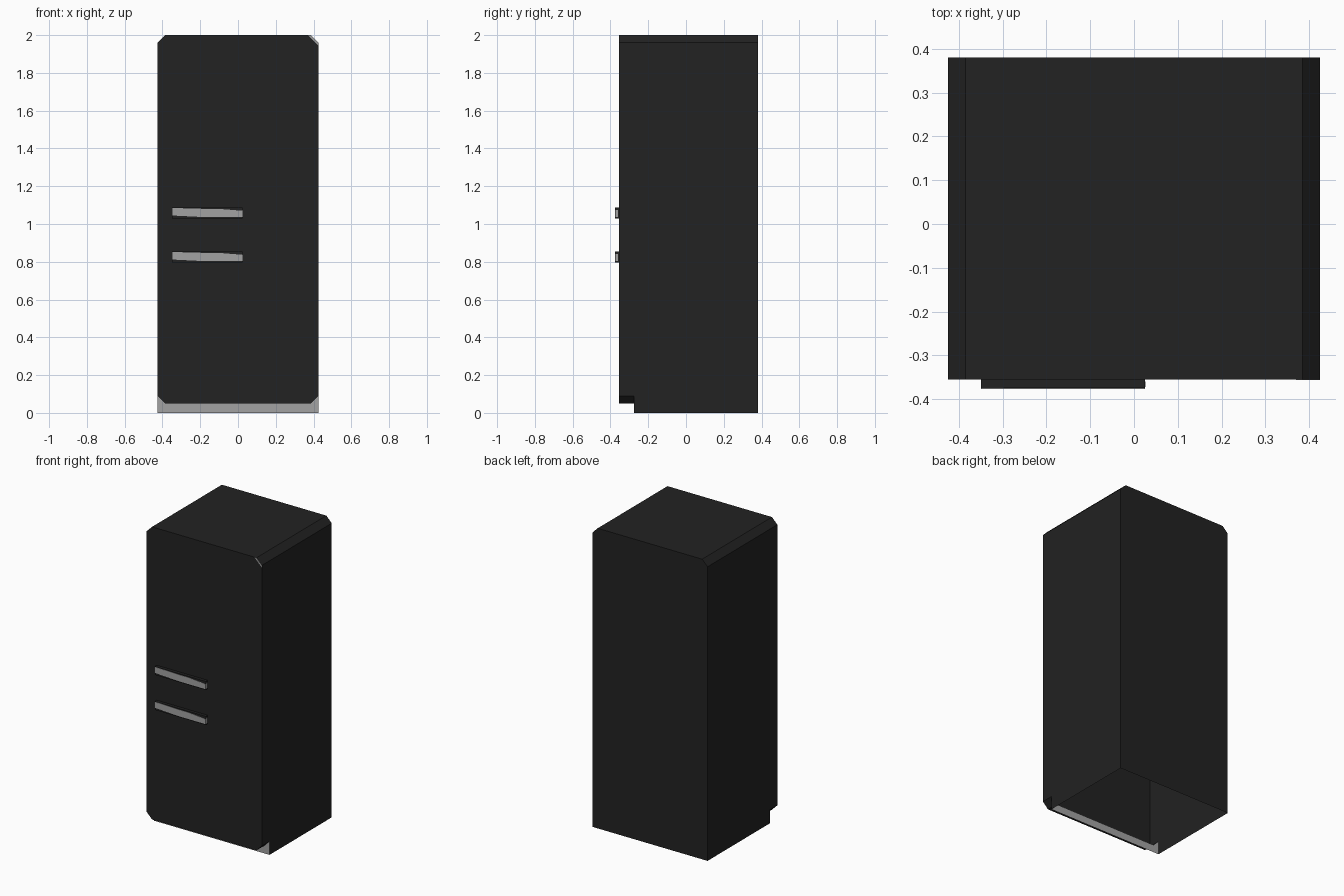
import bpy, bmesh

if "Cube" in bpy.data.objects:
    bpy.data.objects.remove(bpy.data.objects["Cube"])


def material(name, value):
    m = bpy.data.materials.new(name)
    m.diffuse_color = (value, value, value, 1)
    m.use_nodes = True
    m.node_tree.nodes["Principled BSDF"].inputs["Base Color"].default_value = m.diffuse_color
    return m


BLACK = material("black_enamel", 0.016)
GREY = material("light_grey", 0.36)


def finish(name, bm, mats):
    bmesh.ops.remove_doubles(bm, verts=bm.verts, dist=1e-5)
    bmesh.ops.recalc_face_normals(bm, faces=bm.faces)
    me = bpy.data.meshes.new(name)
    bm.to_mesh(me)
    bm.free()
    for m in mats:
        me.materials.append(m)
    ob = bpy.data.objects.new(name, me)
    bpy.context.collection.objects.link(ob)
    return ob


def face(bm, pts, mat=0):
    f = bm.faces.new([bm.verts.new(p) for p in pts])
    f.material_index = mat


def plate(name, outline, y0, y1, mat):
    """Extrude an x-z outline from y0 to y1."""
    bm = bmesh.new()
    face(bm, [(x, y0, z) for x, z in outline])
    face(bm, [(x, y1, z) for x, z in outline])
    for (xa, za), (xb, zb) in zip(outline, outline[1:] + outline[:1]):
        face(bm, [(xa, y0, za), (xb, y0, zb), (xb, y1, zb), (xa, y1, za)])
    return finish(name, bm, [mat])


W, C, H = 0.425, 0.04, 2.0            # half width, chamfer, height
FRONT, TOE, BACK = -0.355, -0.275, 0.38
DOOR = 0.05                           # underside of the door

# Cabinet: chamfered front outline, open underneath, recessed toe kick
low = [(-W, DOOR + C), (-W + C, DOOR), (W - C, DOOR), (W, DOOR + C)]
high = [(W, H - C), (W - C, H), (-W + C, H), (-W, H - C)]
outline = low + high
bm = bmesh.new()
face(bm, [(x, FRONT, z) for x, z in outline])
for i, (xa, za) in enumerate(outline):
    xb, zb = outline[(i + 1) % 8]
    face(bm, [(xa, FRONT, za), (xb, FRONT, zb), (xb, TOE, zb), (xa, TOE, za)])
    if i >= 3:                        # sides and top carry on to the back
        face(bm, [(xa, TOE, za), (xb, TOE, zb), (xb, BACK, zb), (xa, BACK, za)])
for x in (-W, W):                     # lower side panels
    face(bm, [(x, TOE, 0), (x, BACK, 0), (x, BACK, DOOR + C), (x, TOE, DOOR + C)])
face(bm, [(x, BACK, z) for x, z in [(-W, 0), (W, 0), low[3]] + high + [low[0]]])
face(bm, [(x, TOE, z) for x, z in [(W, 0), (-W, 0)] + low], 1)  # toe kick
finish("cabinet", bm, [BLACK, GREY])

# Handles: black bar with a tapering grey face and grey end patch
for name, z in (("upper", 1.03), ("lower", 0.797)):
    xa, xb = -0.35, 0.025
    plate(name + "_handle", [(xa, z), (xb, z), (xb, z + 0.057), (xa, z + 0.057)],
          FRONT, -0.375, BLACK)
    plate(name + "_handle_face",
          [(xa, z + 0.015), (-0.17, z + 0.006), (xb, z + 0.006), (xb, z + 0.04),
           (-0.1, z + 0.05), (-0.17, z + 0.05), (xa, z + 0.055)],
          -0.375, -0.377, GREY)
    plate(name + "_handle_end",
          [(xb, z + 0.008), (xb + 0.001, z + 0.008), (xb + 0.001, z + 0.045), (xb, z + 0.045)],
          -0.36, -0.373, GREY)

# Grey trim along the top corner
plate("corner_trim", [(0.37, H), (W - C, H), (W, H - C), (W, 1.945)],
      FRONT, FRONT - 0.001, GREY)
